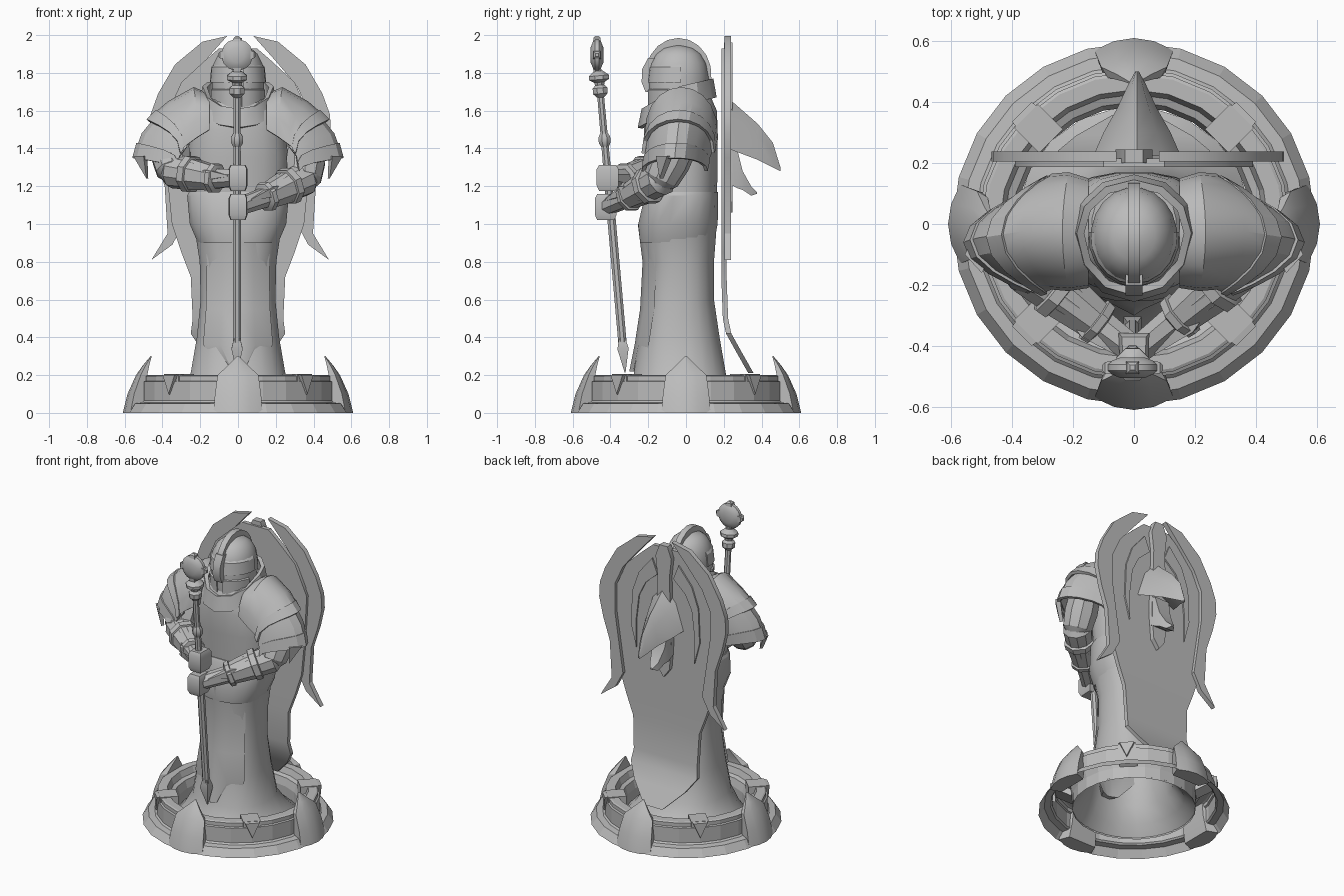
import bpy, math
from mathutils import Vector, Matrix

if "Cube" in bpy.data.objects:
    bpy.data.objects.remove(bpy.data.objects["Cube"])

stone = bpy.data.materials.new("grey_stone")
stone.diffuse_color = (0.5, 0.5, 0.5, 1)
stone.use_nodes = True
stone.node_tree.nodes["Principled BSDF"].inputs["Base Color"].default_value = stone.diffuse_color


def build(name, verts, faces, solid=0, angle=30):
    me = bpy.data.meshes.new(name)
    me.from_pydata([tuple(v) for v in verts], [], faces)
    me.materials.append(stone)
    ob = bpy.data.objects.new(name, me)
    bpy.context.collection.objects.link(ob)
    bpy.ops.object.select_all(action='DESELECT')
    ob.select_set(True)
    bpy.context.view_layer.objects.active = ob
    bpy.ops.object.mode_set(mode='EDIT')
    bpy.ops.mesh.select_all(action='SELECT')
    bpy.ops.mesh.normals_make_consistent(inside=False)
    bpy.ops.object.mode_set(mode='OBJECT')
    if solid:
        mod = ob.modifiers.new("thickness", 'SOLIDIFY')
        mod.thickness = solid
        bpy.ops.object.modifier_apply(modifier=mod.name)
    bpy.ops.object.shade_smooth_by_angle(angle=math.radians(angle))
    return ob


def loft(name, rings, closed=True, caps=True, wrap=False, solid=0, angle=30):
    n, m = len(rings[0]), len(rings)
    verts = [p for r in rings for p in r]
    faces = []
    for i in range(m if wrap else m - 1):
        a, b = i * n, (i + 1) % m * n
        for j in range(n if closed else n - 1):
            k = (j + 1) % n
            faces.append((a + j, a + k, b + k, b + j))
    if caps and not wrap:
        faces += [tuple(range(n))[::-1], tuple(range((m - 1) * n, m * n))]
    return build(name, verts, faces, solid, angle)


def revolve(name, prof, n, a0=0, a1=360, c=(0, 0), ry=1, angle=30):
    full = a1 - a0 == 360   # full turns stay open underneath
    rings = []
    for i in range(n if full else n + 1):
        a = math.radians(a0 + (a1 - a0) * i / n)
        rings.append([(c[0] + r * math.cos(a), c[1] + ry * r * math.sin(a), z) for r, z in prof])
    return loft(name, rings, closed=not full, wrap=full, angle=angle)


def tube(name, path, n=8, up=None, angle=30):
    # path: (point, radius) pairs; rings are square to the whole path
    d = (Vector(path[-1][0]) - Vector(path[0][0])).normalized()
    u = d.cross(Vector(up or (0, 0, 1)))
    u = u.normalized() if u.length > .01 else Vector((1, 0, 0))
    v = d.cross(u)
    rings = []
    for p, r in path:
        rings.append([Vector(p) + r * (u * math.cos(t) + v * math.sin(t))
                      for t in [2 * math.pi * (k + .5) / n for k in range(n)]])
    return loft(name, rings, angle=angle)


def plate(name, pts, lo, hi, axis='y'):
    f = (lambda a, b, d: (a, d, b)) if axis == 'y' else (lambda a, b, d: (d, a, b))
    return loft(name, [[f(a, b, d) for a, b in pts] for d in (lo, hi)])


def turn(ob, deg):
    ob.data.transform(Matrix.Rotation(math.radians(deg), 4, 'Z'))


# --- hollow pedestal ring, claws and blocks
revolve("base_ring", [(.595, 0), (.56, .05), (.52, .055), (.51, .065), (.51, .165), (.5, .17), (.5, .195),
                      (.49, .2), (.44, .2), (.425, .16), (.4, .15), (.385, .1), (.385, .02)], 24, angle=12)
for k in range(4):
    rings = []
    for z, ro, rs, ri, w in [(0, .61, .57, .5, .13), (.1, .585, .55, .48, .122), (.2, .54, .515, .48, .108),
                             (.25, .505, .49, .47, .055), (.3, .463, .46, .457, .004)]:
        rings.append([(-w, -rs, z), (-w * .5, -(ro * .75 + rs * .25), z), (0, -ro, z),
                      (w * .5, -(ro * .75 + rs * .25), z), (w, -rs, z), (w * .8, -ri, z), (-w * .8, -ri, z)])
    turn(loft("base_claw", rings), 90 * k)
    turn(loft("base_block", [[(-.055, y, z0), (.055, y, z0), (.055, y, .205), (-.055, y, .205)]
                             for y, z0 in [(-.5, .16), (-.385, .1)]]), 90 * k + 45)
    turn(loft("base_spike", [[(-.05, -.49, .205), (.05, -.49, .205), (0, -.49, .09)],
                             [(-.045, -.52, .2), (.045, -.52, .2), (0, -.52, .1)]]), 90 * k + 45)


# --- robe and torso
def oval(z, rx, yf, yb, n=20, p=.85):
    out = []
    for k in range(n):
        a = 2 * math.pi * (k + .5) / n
        c, s = math.cos(a), math.sin(a)
        out.append((rx * math.copysign(abs(c) ** p, c),
                    (yf + yb) / 2 + (yb - yf) / 2 * math.copysign(abs(s) ** p, s), z))
    return out


loft("robe", [oval(*r) for r in [(.03, .385, -.385, .385, 20, 1), (.1, .32, -.33, .3, 20, .95), (.2, .255, -.28, .215),
                                 (.4, .22, -.25, .18), (.6, .2, -.22, .15), (.8, .205, -.21, .15),
                                 (.93, .225, -.235, .16), (1.03, .25, -.23, .165)]], caps=False)
loft("belt", [oval(*r) for r in [(.9, .215, -.245, .15), (1.0, .258, -.255, .17), (1.15, .272, -.22, .172),
                                 (1.17, .262, -.21, .17)]])
loft("torso", [oval(*r) for r in [(1.1, .255, -.2, .165), (1.35, .27, -.215, .17), (1.5, .25, -.225, .17),
                                  (1.6, .21, -.21, .165), (1.68, .14, -.16, .13)]])

# front tabard hanging over the robe
loft("tabard", [[(-w, y + .075, z), (-w * .5, y + .02, z), (0, y, z), (w * .5, y + .02, z), (w, y + .075, z),
                 (w * .5, y + .06, z), (0, y + .05, z), (-w * .5, y + .06, z)]
                for z, w, y in [(1.0, .17, -.255), (.8, .165, -.23), (.55, .17, -.243), (.36, .185, -.272),
                                (.22, .06, -.3)]])

# --- back shield: body, horned rims, post and beast head
loft("back_shield", [[(-w, y, z), (0, y, z), (w, y, z), (w, y + .028, z), (0, y + .028, z), (-w, y + .028, z)]
                     for z, w, y in [(1.93, .1, .187), (1.87, .17, .187), (1.75, .3, .187), (1.55, .39, .187),
                                     (1.2, .37, .187), (1.0, .35, .187), (.85, .3, .187), (.72, .25, .187),
                                     (.5, .24, .195), (.42, .25, .212), (.33, .19, .262), (.21, .07, .33)]])
half = [(.07, 1.995), (.2, 1.965), (.345, 1.845), (.435, 1.69), (.475, 1.58), (.48, 1.48), (.45, 1.35),
        (.4, 1.2), (.385, .95), (.47, .81), (.36, .89), (.3, 1.0), (.33, 1.2), (.36, 1.4), (.36, 1.6),
        (.3, 1.73), (.19, 1.86)]
for s in (1, -1):
    plate("shield_horn", [(s * x + .012, z) for x, z in half], .205, .238)
    inner = [(.1, 1.84), (.2, 1.72), (.25, 1.58), (.26, 1.35), (.22, 1.2), (.22, 1.4), (.2, 1.56), (.15, 1.66), (.06, 1.74)]
    plate("shield_trim", [(s * x, z) for x, z in inner], .205, .225)
plate("shield_post", [(-.03, 1.96), (.03, 1.96), (.06, 1.88), (.045, 1.75), (.06, 1.3), (.045, 1.12),
                      (0, 1.06), (-.045, 1.12), (-.06, 1.3), (-.045, 1.75), (-.06, 1.88)], .2, .245)
loft("beast_hood", [[(.01 - w, y, b), (.01 - w * .6, y, b + (t - b) * .65), (.01, y, t),
                     (.01 + w * .6, y, b + (t - b) * .65), (.01 + w, y, b), (.01, y, b + (t - b) * .25)]
                    for y, w, t, b in [(.22, .145, 1.67, 1.4), (.3, .11, 1.6, 1.37), (.38, .065, 1.53, 1.34),
                                       (.46, .028, 1.43, 1.3), (.5, .006, 1.3, 1.28)]])
loft("beast_jaw", [[(-w, y, b), (-w, y, t), (w, y, t), (w, y, b)]
                   for y, w, t, b in [(.22, .06, 1.42, 1.22), (.27, .055, 1.4, 1.19), (.3, .045, 1.28, 1.18),
                                      (.345, .03, 1.2, 1.15), (.375, .01, 1.17, 1.16)]])

# --- collar and helm
ring = []
for dz, sc in [(-.1, 1.1), (0, 1)]:
    row = []
    for k in range(12):
        a = 2 * math.pi * k / 12
        s = math.sin(a)
        z = 1.73 + (.04 * s if s > 0 else .12 * s)
        row.append((.188 * sc * math.cos(a), -.03 + sc * (.175 if s > 0 else .205) * s, z + dz))
    ring.append(row)
loft("collar", ring, caps=False, solid=.025)
loft("helm", [oval(z, r, -.04 - r * 1.13, -.04 + r * 1.13, 20, 1)
              for z, r in [(1.5, .125), (1.62, .135), (1.78, .142), (1.85, .13), (1.9, .105), (1.93, .07), (1.948, .01)]])
arc = [math.radians(-25 + 230 * i / 12) for i in range(13)]
plate("helm_crest", [(-.04 + .175 * math.cos(a), 1.79 + .195 * math.sin(a)) for a in arc]
      + [(-.04 + .12 * math.cos(a), 1.78 + .13 * math.sin(a)) for a in reversed(arc)], -.02, .02, 'x')
revolve("helm_brow", [(.13, 1.76), (.15, 1.75), (.142, 1.83), (.125, 1.85)], 10, 175, 365, (0, -.04), 1.1)
plate("visor_peak", [(-.14, 1.88), (-.2, 1.88), (-.232, 1.82), (-.235, 1.75), (-.215, 1.7), (-.15, 1.7)],
      -.028, .028, 'x')
for a0 in (195, 278):
    revolve("helm_cheek", [(.12, 1.54), (.145, 1.55), (.149, 1.71), (.13, 1.72)], 5, a0, a0 + 67, (0, -.04), 1.1)


# --- pauldrons: arches swept outwards, their ends pulled back to the body
def arch(x, top, bot, yc, yr, lean):
    out = []
    for k in range(11):
        t = math.pi * k / 10
        c = math.cos(t)
        out.append((x - lean * c * c, yc + yr * c, bot + (top - bot) * math.sin(t) ** .85))
    return out


bands = {"pauldron_upper": [(.15, 1.69, 1.5, -.03, .18, 0), (.235, 1.725, 1.46, -.025, .195, .02),
                            (.37, 1.65, 1.42, -.025, .19, .1), (.475, 1.56, 1.4, -.04, .185, .18)],
         "pauldron_lower": [(.42, 1.59, 1.41, -.03, .18, .15), (.51, 1.48, 1.36, -.045, .175, .2),
                            (.55, 1.37, 1.3, -.055, .17, .23)],
         "pauldron_upper_trim": [(.435, 1.605, 1.4, -.035, .195, .15), (.485, 1.555, 1.375, -.043, .193, .18)],
         "pauldron_lower_trim": [(.538, 1.43, 1.33, -.052, .178, .22), (.56, 1.35, 1.28, -.06, .175, .235)]}
for s in (1, -1):
    for name, st in bands.items():
        loft(name, [[(s * x, y, z) for x, y, z in arch(*a)] for a in st], closed=False, caps=False, solid=.02, angle=25)
    # pointed lower corner of the shoulder plate
    loft("pauldron_tip", [[(s * x, y, z) for x, y, z in [(.555, -.1, 1.36), (.5, -.16, 1.36), (.485, -.14, 1.24)]],
                          [(s * x, y, z) for x, y, z in [(.54, -.07, 1.36), (.48, -.13, 1.36), (.475, -.12, 1.24)]]])

# --- arms, bracers and fists
arms = [((-.37, -.02, 1.46), (-.34, -.15, 1.28), (-.11, -.33, 1.24), (0, -.415, 1.245)),
        ((.37, -.02, 1.46), (.35, -.13, 1.24), (.14, -.31, 1.14), (0, -.425, 1.09))]
for sh, el, wr, ha in arms:
    sh, el, wr, ha = map(Vector, (sh, el, wr, ha))
    tube("upper_arm", [(sh, .1), (sh.lerp(el, .6), .108), (el, .095), (el + (el - sh) * .2, .055)], 10, (0, 1, 0))
    tube("forearm", [(el - (wr - el) * .2, .05), (el, .092), (el.lerp(wr, .5), .082), (wr, .06)], 10)
    tube("bracer", [(el.lerp(wr, .3), .09), (el.lerp(wr, .32), .102), (el.lerp(wr, .45), .1), (el.lerp(wr, .46), .088),
                    (el.lerp(wr, .9), .072), (el.lerp(wr, .91), .084), (wr, .08), (wr.lerp(ha, .05), .06)], 8)
    tube("wrist", [(wr, .055), (ha, .048)], 8)
    out = Vector((0, -.055, .012))
    tube("bracer_spike", [(el.lerp(wr, .55) + out, .012), (el.lerp(wr, .8) + out, .038), (ha.lerp(wr, .5) + out, .006)], 4)
    loft("fist", [[ha + Vector((x, y, z)) for x, y in [(-w, -d), (w, -d), (w * 1.1, d), (-w * 1.1, d)]]
                  for z, w, d in [(-.07, .036, .045), (-.04, .046, .058), (.045, .046, .058), (.068, .036, .045)]])


# --- mace, leaning towards the body at the bottom
def staff(z):
    return (-.005, -.33 - (z - .3) * .0885, z)


tube("mace_shaft", [(staff(z), r) for z, r in [(.35, .024), (1.1, .024), (1.4, .021), (1.75, .019), (1.82, .019)]], 8)
tube("mace_tip", [(staff(z), r) for z, r in [(.215, .004), (.34, .042), (.4, .022)]], 4)
tube("mace_ring", [(staff(z), r) for z, r in [(1.41, .022), (1.43, .034), (1.46, .034), (1.48, .022)]], 8)
tube("mace_collar", [(staff(z), r) for z, r in [(1.67, .02), (1.69, .042), (1.72, .042), (1.735, .026), (1.75, .03),
                                               (1.765, .058), (1.785, .058), (1.81, .025)]], 8)
hc = Vector(staff(1.895))
tube("mace_disc", [(hc + Vector((0, y, 0)), r) for y, r in [(-.034, .04), (-.022, .07), (-.01, .084), (.01, .084),
                                                           (.022, .07), (.034, .04)]], 16)
for k in range(4):
    a = math.pi / 2 * k
    d = Vector((math.cos(a), 0, math.sin(a)))
    tube("mace_stud", [(hc + d * .07, .03), (hc + d * .09, .026), (hc + d * .1, .012)], 4, (0, 1, 0))
